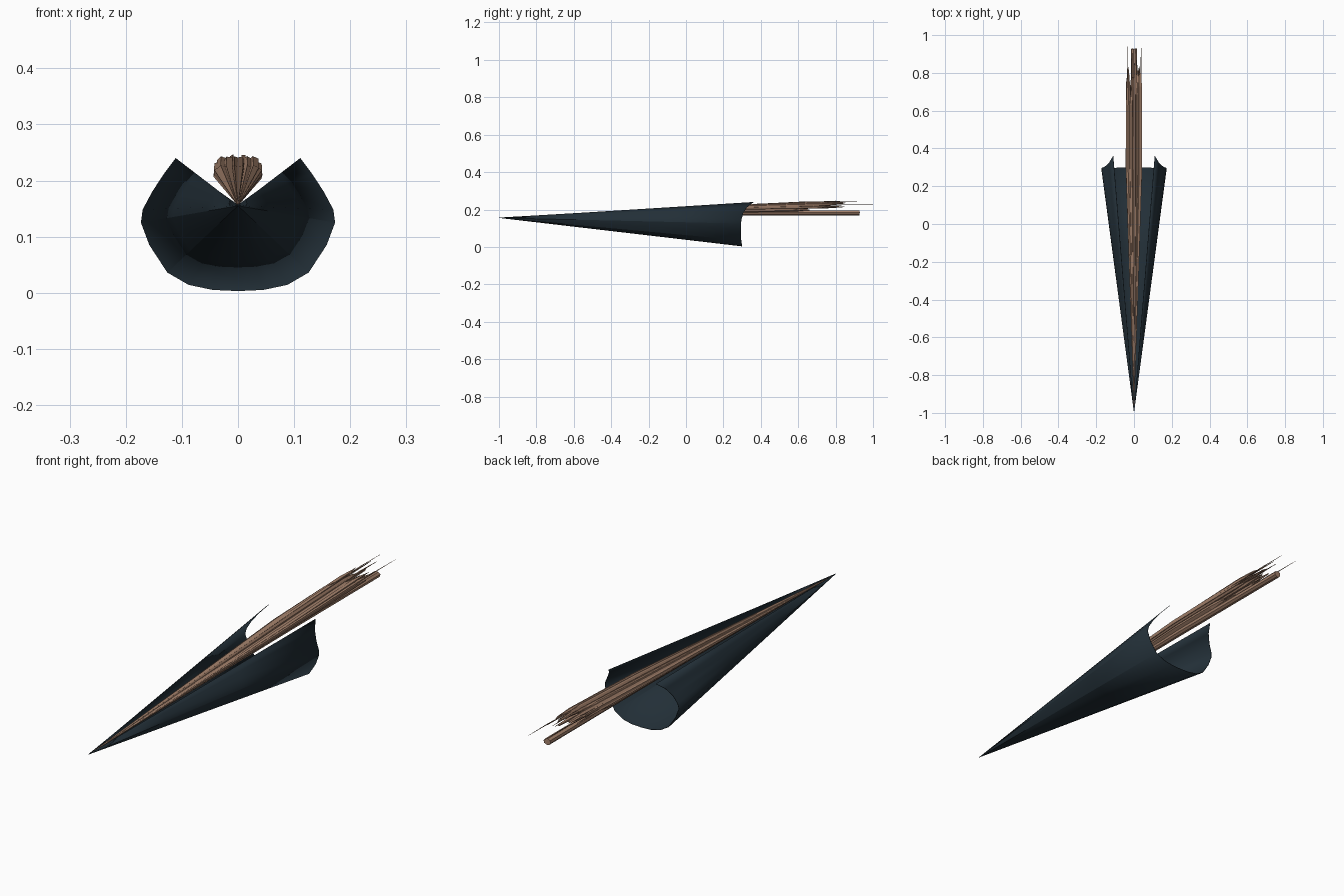
import bpy, bmesh, random, math
from mathutils import Vector

random.seed(7)
old = bpy.data.objects.get("Cube")
if old:
    bpy.data.objects.remove(old, do_unlink=True)


def material(name, rgb):
    m = bpy.data.materials.new(name)
    m.use_nodes = True
    m.diffuse_color = (*rgb, 1)
    bsdf = m.node_tree.nodes["Principled BSDF"]
    bsdf.inputs["Base Color"].default_value = (*rgb, 1)
    bsdf.inputs["Roughness"].default_value = 0.8
    return m


slate = material("dark slate cloth", (0.016, 0.028, 0.038))
straw = material("brown straw", (0.36, 0.215, 0.145))
dark_straw = material("dark brown straw", (0.23, 0.135, 0.09))

TIP = Vector((0, -1, 0.155))


def finish(bm, name, mat):
    bmesh.ops.recalc_face_normals(bm, faces=bm.faces)
    mesh = bpy.data.meshes.new(name)
    bm.to_mesh(mesh)
    bm.free()
    mesh.materials.append(mat)
    obj = bpy.data.objects.new(name, mesh)
    bpy.context.collection.objects.link(obj)
    return obj


# Open cone wrap: its rear rim, from the top corner round to the bottom centre
half = [(0.111, 0.36, 0.24), (0.132, 0.325, 0.212), (0.153, 0.305, 0.18),
        (0.17, 0.297, 0.148), (0.173, 0.293, 0.125), (0.158, 0.293, 0.085),
        (0.126, 0.295, 0.036), (0.088, 0.298, 0.014), (0.045, 0.3, 0.005)]
rim = half + [(0, 0.3, 0.003)] + [(-x, y, z) for x, y, z in reversed(half)]
bm = bmesh.new()
tip = bm.verts.new(TIP)
rows = [[bm.verts.new(TIP.lerp(Vector(p), t)) for p in rim] for t in (0.33, 0.67, 1)]
for i in range(len(rim) - 1):
    bm.faces.new((tip, rows[0][i], rows[0][i + 1]))
    for a, b in zip(rows, rows[1:]):
        bm.faces.new((a[i], b[i], b[i + 1], a[i + 1]))
wrap = finish(bm, "cone_wrap", slate)
bpy.context.view_layer.objects.active = wrap
wrap.select_set(True)
bpy.ops.object.shade_smooth_by_angle(angle=math.radians(25))
shell = wrap.modifiers.new("thickness", "SOLIDIFY")
shell.thickness = 0.002


def stick(name, x, z, x_end, z_end, end, rx, rz, mat, sides=5, jag=0.05, taper=0.6):
    """Straw that grows from the tip, then runs back to a ragged end."""
    bm = bmesh.new()
    apex = bm.verts.new(TIP)
    turn = random.uniform(0, math.pi)
    rings = []
    stops = ((0.3, x, z, 1, 0), (end - 0.12, x_end, z_end, 1, 0), (end, x_end, z_end, taper, jag))
    for y, cx, cz, size, rough in stops:
        ring = []
        for k in range(sides):
            a = turn + math.tau * k / sides
            ring.append(bm.verts.new((cx + rx * size * math.cos(a),
                                      y - random.uniform(0, rough),
                                      cz + rz * size * math.sin(a))))
        rings.append(ring)
    for k in range(sides):
        j = (k + 1) % sides
        bm.faces.new((apex, rings[0][k], rings[0][j]))
        for a, b in zip(rings, rings[1:]):
            bm.faces.new((a[k], b[k], b[j], a[j]))
    bm.faces.new(rings[-1])
    return finish(bm, name, mat)


# Long lower stalk and the broken straws packed on top of it
stick("lower_stalk", 0, 0.182, 0, 0.182, 0.93, 0.016, 0.014, straw, 8, 0.005, 1)
for i, x in enumerate((-0.016, 0, 0.016)):
    stick(f"short_straw_{i}", x, 0.197, x, 0.199, 0.64 + 0.03 * (i % 2),
          0.013, 0.013, straw, 5, 0.08, 0.5)

# Fan of straws widening upward, mirrored left and right
tiers = [(0.208, 0.213, (0.012, 0.029)), (0.215, 0.226, (0.008, 0.022, 0.035)),
         (0.219, 0.235, (0.005, 0.017, 0.029))]
for t, (z, z_end, columns) in enumerate(tiers):
    for c, x in enumerate(columns):
        for side, label in ((1, "left"), (-1, "right")):
            stick(f"fan_straw_{label}_{t}_{c}", side * x, z, side * x * 0.97, z_end,
                  random.uniform(0.74, 0.87), 0.0095, 0.0085,
                  dark_straw if (t + c) % 3 == 2 else straw, 5, 0.1, 0.5)

# Fine splinters poking out past the bundle
for side, label in ((1, "left"), (-1, "right")):
    stick(f"long_splinter_{label}", side * 0.037, 0.21, side * 0.037, 0.226, 1.0,
          0.002, 0.002, dark_straw, 3, 0.0, 0.3)
    stick(f"top_splinter_{label}", side * 0.012, 0.222, side * 0.01, 0.244, 0.92,
          0.004, 0.003, dark_straw, 3, 0.04, 0.3)
    stick(f"side_splinter_{label}", side * 0.04, 0.208, side * 0.039, 0.215, 0.8,
          0.004, 0.005, straw, 4, 0.06, 0.3)
